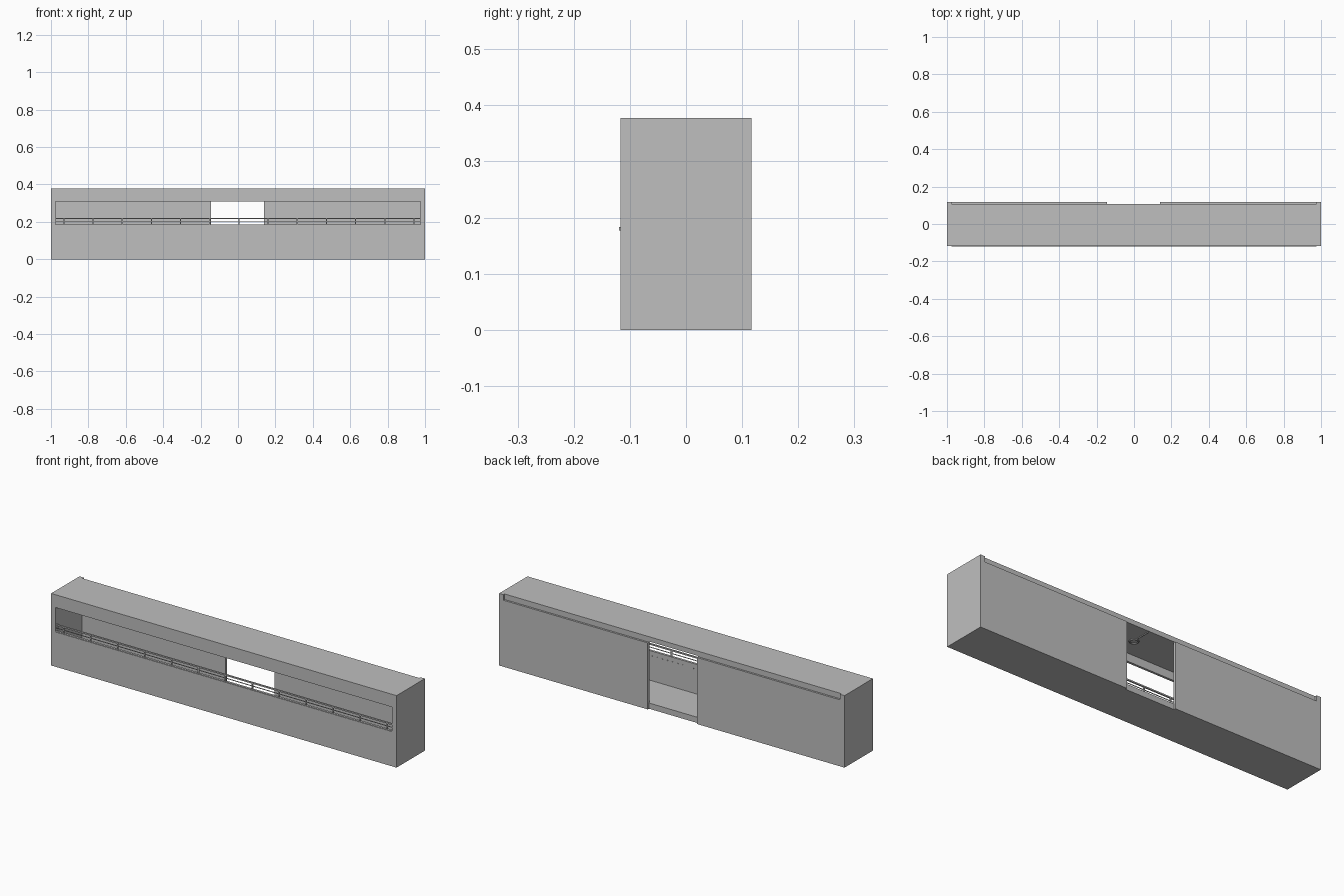
import bpy, bmesh, math
from mathutils import Matrix, Vector

if "Cube" in bpy.data.objects:
    bpy.data.objects.remove(bpy.data.objects["Cube"])

grey = bpy.data.materials.new("light_grey")
grey.diffuse_color = (0.52, 0.52, 0.52, 1)
grey.use_nodes = True
grey.node_tree.nodes["Principled BSDF"].inputs["Base Color"].default_value = grey.diffuse_color


def add_box(bm, x0, x1, y0, y1, z0, z1):
    size = Matrix.Diagonal((x1 - x0, y1 - y0, z1 - z0, 1))
    centre = Matrix.Translation(((x0 + x1) / 2, (y0 + y1) / 2, (z0 + z1) / 2))
    bmesh.ops.create_cube(bm, size=1, matrix=centre @ size)


def make(name, boxes):
    bm = bmesh.new()
    for b in boxes:
        add_box(bm, *b)
    mesh = bpy.data.meshes.new(name)
    bm.to_mesh(mesh)
    bm.free()
    mesh.materials.append(grey)
    obj = bpy.data.objects.new(name, mesh)
    bpy.context.collection.objects.link(obj)
    return obj


# Hollow shell with a long front window, rear doorway and rear roof slot
IN = 0.975
D0, D1 = -0.145, 0.14
shell = make("shell", [(-1, 1, -0.117, 0.117, 0, 0.377)])
cuts = {
    "interior_cutter": (-IN, IN, -0.105, 0.103, 0.03, 0.352),
    "window_cutter": (-IN, IN, -0.2, -0.09, 0.185, 0.31),
    "door_cutter": (D0, D1, 0.09, 0.2, 0.03, 0.352),
    "threshold_cutter": (D0, D1, 0.107, 0.2, -0.1, 0.4),
    "roof_slot_cutter": (-IN, IN, 0.107, 0.2, 0.348, 0.5),
}
for name, dims in cuts.items():
    cutter = make(name, [dims])
    cutter.hide_render = True
    mod = shell.modifiers.new(name, 'BOOLEAN')
    mod.operation = 'DIFFERENCE'
    mod.solver = 'EXACT'
    mod.object = cutter
    bpy.context.view_layer.objects.active = shell
    bpy.ops.object.modifier_apply(modifier=name)
    bpy.data.objects.remove(cutter, do_unlink=True)

# Railing in the window: long bars and evenly spaced posts
make("top_rail", [(-IN, IN, -0.114, -0.107, 0.214, 0.221)])
make("middle_rail", [(-IN, IN, -0.112, -0.109, 0.199, 0.202)])
posts = [0.005 + 0.156 * i for i in range(-6, 7)]
make("rail_posts", [(x - 0.003, x + 0.003, -0.113, -0.108, 0.18, 0.216)
                    for x in posts])

# Thin trim below the window, and small fixings inside
make("sill_trim", [(-IN, IN, -0.1195, -0.116, 0.177, 0.183)])
make("wall_fixings", [(x - 0.002, x + 0.002, -0.106, -0.103, 0.158, 0.162)
                      for x in [-0.96 + 0.03 * i for i in range(65)]])

# Round ceiling lamp with a conduit to the back
bpy.ops.mesh.primitive_torus_add(major_radius=0.02, minor_radius=0.004,
                                 major_segments=24, minor_segments=8,
                                 location=(0, 0, 0.347))
lamp = bpy.context.object
lamp.name = "ceiling_lamp"
lamp.data.materials.append(grey)
bpy.ops.object.shade_smooth_by_angle()
make("lamp_conduit", [(-0.002, 0.002, 0.02, 0.1, 0.348, 0.3525)])
